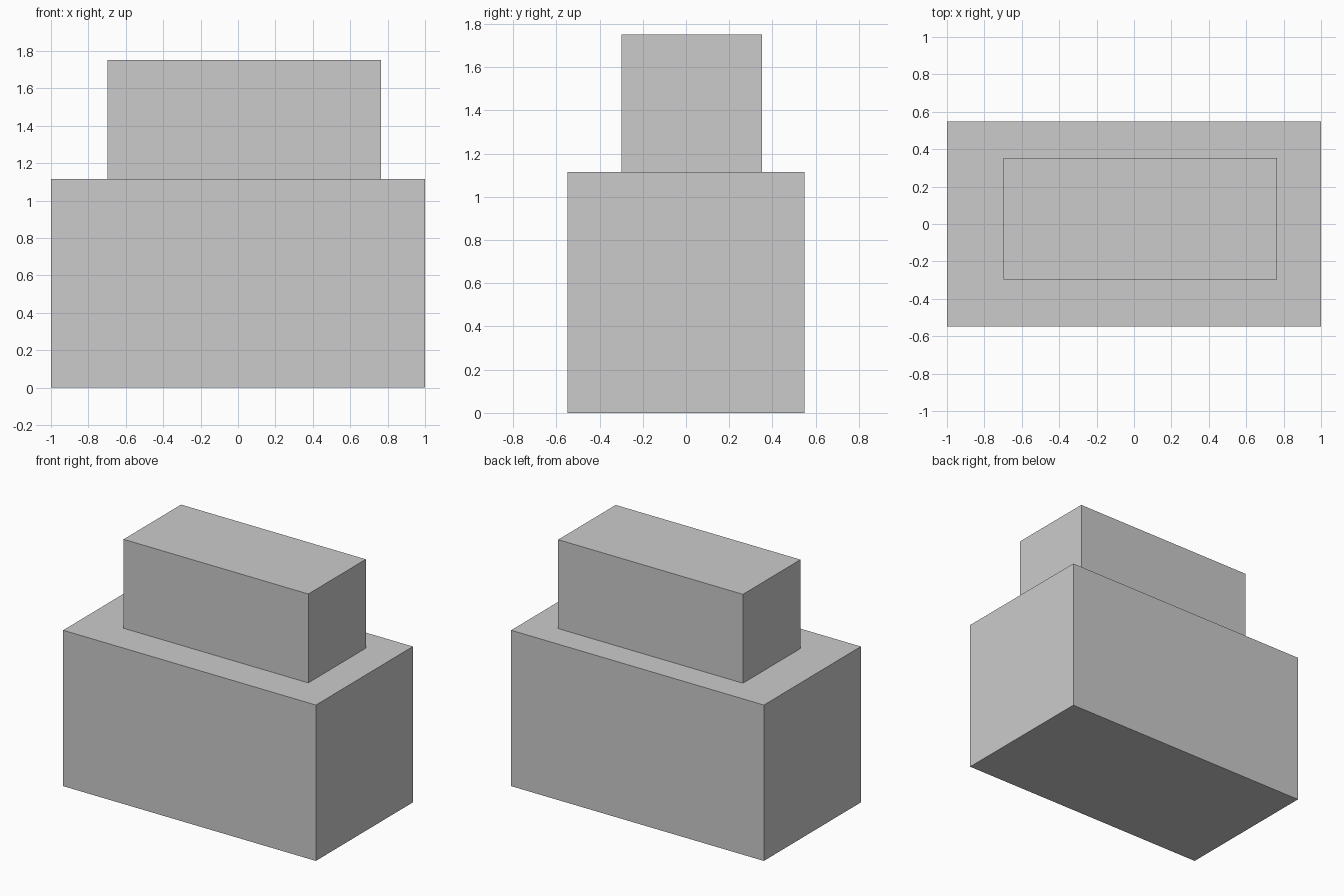
import bpy

if "Cube" in bpy.data.objects:
    bpy.data.objects.remove(bpy.data.objects["Cube"])


def box(name, low, high):
    """Axis-aligned box spanning two opposite corners."""
    centre = [(a + b) / 2 for a, b in zip(low, high)]
    size = [b - a for a, b in zip(low, high)]
    bpy.ops.mesh.primitive_cube_add(size=1, location=centre)
    obj = bpy.context.object
    obj.name = name
    obj.scale = size
    bpy.ops.object.transform_apply(location=False, rotation=False, scale=True)
    return obj


BASE_TOP = 1.115

# Wide lower block
box("lower_block", (-1, -0.548, 0), (1, 0.548, BASE_TOP))

# Smaller block resting on top, slightly off centre
box("upper_block", (-0.697, -0.298, BASE_TOP), (0.765, 0.352, 1.751))
